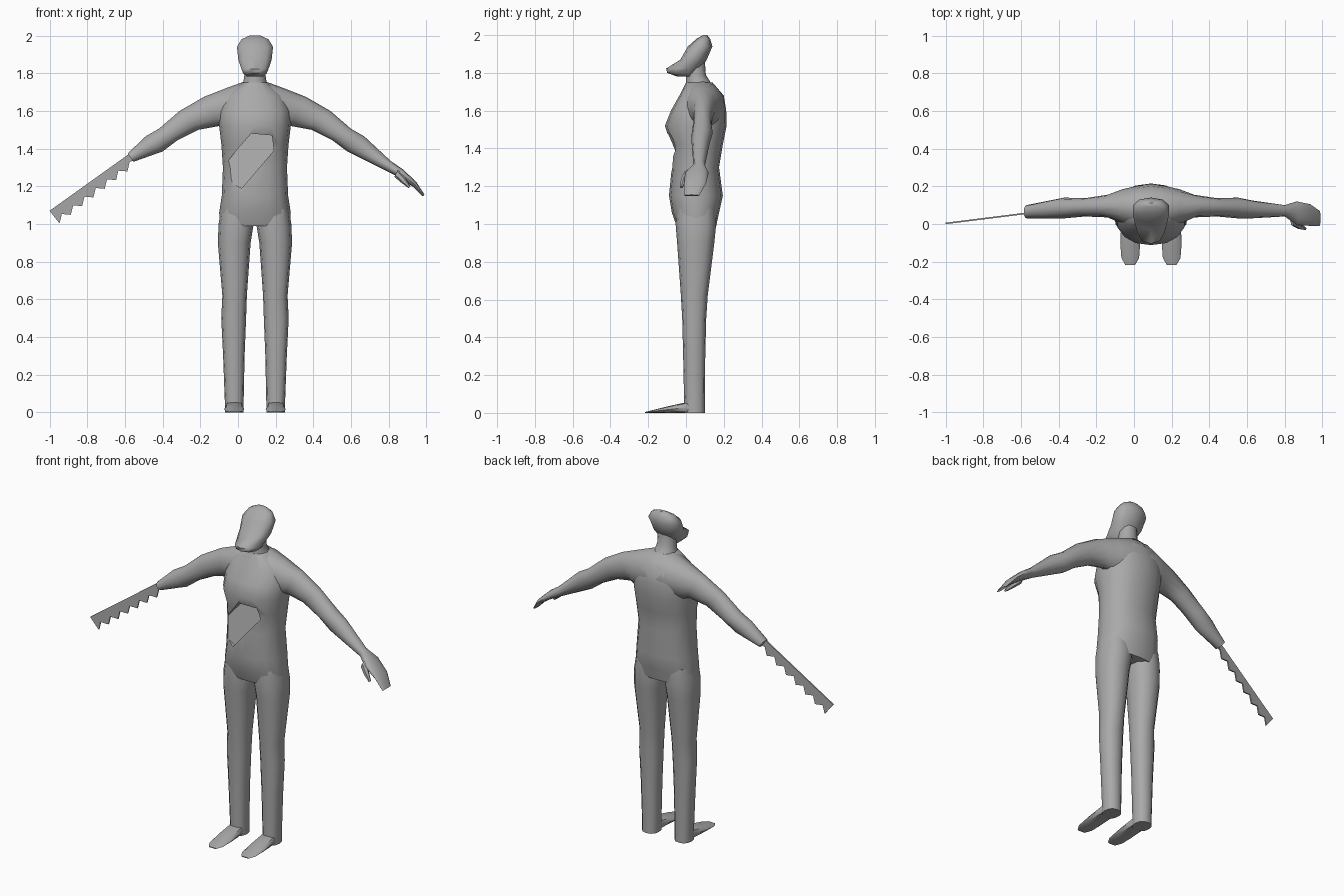
import bpy, bmesh, math
from mathutils import Vector as V

if "Cube" in bpy.data.objects:
    bpy.data.objects.remove(bpy.data.objects["Cube"])

CX = 0.09   # body mid line
grey = bpy.data.materials.new("plain grey")
grey.diffuse_color = (0.4, 0.4, 0.4, 1)
grey.use_nodes = True
grey.node_tree.nodes["Principled BSDF"].inputs["Base Color"].default_value = grey.diffuse_color


def make(name, verts, faces, angle=50):
    me = bpy.data.meshes.new(name)
    me.from_pydata(verts, [], faces)
    bm = bmesh.new()
    bm.from_mesh(me)
    bmesh.ops.recalc_face_normals(bm, faces=bm.faces)
    bm.to_mesh(me)
    bm.free()
    me.materials.append(grey)
    ob = bpy.data.objects.new(name, me)
    bpy.context.collection.objects.link(ob)
    smooth(ob, angle)
    return ob


def smooth(ob, angle=50):
    bpy.ops.object.select_all(action='DESELECT')
    ob.select_set(True)
    bpy.context.view_layer.objects.active = ob
    bpy.ops.object.shade_smooth_by_angle(angle=math.radians(angle))


def loft(name, sections, n=12, p=1.0, angle=50):
    """Skin rings; each section is two opposite points and a half-width vector."""
    verts, faces = [], []
    for a, b, w in sections:
        a, b, w = V(a), V(b), V(w)
        for i in range(n):
            t = 2 * math.pi * i / n
            c, s = (math.copysign(abs(f) ** p, f) for f in (math.cos(t), math.sin(t)))
            verts.append((a + b) / 2 + (a - b) / 2 * c + w * s)
    for k in range(len(sections) - 1):
        for i in range(n):
            j = (i + 1) % n
            faces.append((k*n + i, k*n + j, (k+1)*n + j, (k+1)*n + i))
    faces += [tuple(range(n)), tuple(range(len(verts) - n, len(verts)))]
    return make(name, verts, faces, angle)


def upright(name, rows, p=1.0, n=12, angle=50):
    """Rows of height, centre x, half width, front y, back y."""
    return loft(name, [((x, y0, z), (x, y1, z), (hw, 0, 0))
                       for z, x, hw, y0, y1 in rows], n, p, angle)


def prism(name, front, back):
    n = len(front)
    faces = [tuple(range(n)), tuple(range(n, 2 * n))]
    faces += [(i, (i + 1) % n, n + (i + 1) % n, n + i) for i in range(n)]
    return make(name, front + back, faces, 20)


# torso with an open wound cut into the belly
torso = upright("torso", [
    (0.99, CX, 0.185, -0.05, 0.16), (1.06, CX, 0.19, -0.075, 0.175),
    (1.15, CX, 0.176, -0.09, 0.195), (1.30, CX, 0.17, -0.075, 0.175),
    (1.42, CX, 0.178, -0.078, 0.195), (1.52, CX, 0.19, -0.112, 0.215),
    (1.60, CX, 0.19, -0.08, 0.213), (1.68, CX, 0.16, -0.035, 0.20),
    (1.75, CX, 0.065, 0.0, 0.14)], p=0.88, n=16)
outline = [(-0.065, 1.32), (0.0, 1.40), (0.07, 1.48), (0.18, 1.47),
           (0.19, 1.39), (0.02, 1.19), (-0.04, 1.22)]
cutter = prism("wound_cutter", [(x, -0.3, z) for x, z in outline],
               [(x, -0.055 + (z - 1.2) * 0.2, z) for x, z in outline])
cutter.hide_render = True
mod = torso.modifiers.new("wound", 'BOOLEAN')
mod.operation, mod.object, mod.solver = 'DIFFERENCE', cutter, 'EXACT'
bpy.context.view_layer.objects.active = torso
bpy.ops.object.modifier_apply(modifier=mod.name)
bpy.data.objects.remove(cutter)
smooth(torso)

# arms run through the shoulders: top x, top z, bottom x, bottom z, y range
half = [(-0.49, 1.465, -0.40, 1.385, 0.03, 0.125),
        (-0.42, 1.505, -0.32, 1.445, 0.03, 0.14),
        (-0.31, 1.60, -0.21, 1.50, 0.04, 0.137),
        (-0.18, 1.675, -0.10, 1.52, 0.035, 0.155),
        (-0.06, 1.722, -0.06, 1.50, 0.0, 0.185),
        (0.03, 1.755, 0.03, 1.50, -0.03, 0.205)]
other = [(2*CX - a, b, 2*CX - c, d, e, f) for a, b, c, d, e, f in reversed(half)]
rows = ([(-0.585, 1.375, -0.555, 1.33, 0.03, 0.10)] + half + other +
        [(0.81, 1.335, 0.79, 1.28, 0.04, 0.10),
         (0.875, 1.29, 0.85, 1.25, -0.005, 0.12),
         (0.945, 1.225, 0.925, 1.20, -0.01, 0.105),
         (0.99, 1.155, 0.98, 1.147, -0.01, 0.07)])
loft("arms_and_hand", [((a, (e+f)/2, b), (c, (e+f)/2, d), (0, (f-e)/2, 0))
                       for a, b, c, d, e, f in rows])

# thumb
loft("thumb", [((0.85, 0.015, 1.29), (0.83, 0.015, 1.25), (0, 0.025, 0)),
               ((0.885, -0.01, 1.25), (0.865, -0.01, 1.22), (0, 0.018, 0)),
               ((0.915, -0.025, 1.20), (0.905, -0.025, 1.19), (0, 0.008, 0))], 6)

# neck and sliced-off head
upright("neck", [(1.70, CX, 0.09, -0.01, 0.17), (1.75, CX, 0.062, 0.0, 0.13),
                 (1.79, CX, 0.056, 0.0, 0.105), (1.86, CX, 0.055, 0.01, 0.10)])
upright("head", [(1.782, CX, 0.045, -0.05, 0.04), (1.80, CX, 0.066, -0.10, 0.06),
                 (1.823, CX, 0.075, -0.105, 0.08), (1.87, CX, 0.092, -0.03, 0.11),
                 (1.94, CX, 0.10, 0.01, 0.14), (1.98, CX, 0.075, 0.055, 0.128),
                 (2.0, CX, 0.03, 0.09, 0.112)], p=0.85, n=10)

# legs and feet
for side, s in (("left", 1), ("right", -1)):
    def x(d):
        return CX + s * d
    upright(side + "_leg", [
        (0.0, x(0.11), 0.05, -0.01, 0.10), (0.06, x(0.11), 0.05, -0.01, 0.10),
        (0.30, x(0.112), 0.057, -0.015, 0.102), (0.50, x(0.113), 0.066, -0.02, 0.107),
        (0.62, x(0.108), 0.065, -0.027, 0.115), (0.90, x(0.11), 0.087, -0.047, 0.15),
        (1.00, x(0.10), 0.093, -0.055, 0.16), (1.08, x(0.10), 0.08, -0.05, 0.155)],
        p=0.85)
    loft(side + "_foot", [((x(0.11), y, h), (x(0.11), y, 0), (w, 0, 0))
                          for y, h, w in ((0.08, 0.05, 0.04), (0.0, 0.056, 0.048),
                                          (-0.10, 0.034, 0.053), (-0.18, 0.014, 0.047),
                                          (-0.217, 0.005, 0.026))], 8, 0.7)

# toothed saw blade in place of the other hand
edge = [(-0.56, 1.385), (-1.0, 1.07)]
for i in range(7):
    tx, tz = -0.947 + 0.06 * i, 1.003 + 0.046 * i
    edge += [(tx, tz), (tx + 0.012, tz + 0.05)]
edge.append((-0.55, 1.34))


def blade_y(px):
    return 0.003 + (px + 1.0) * 0.125


prism("saw_blade", [(a, blade_y(a) - 0.004, b) for a, b in edge],
      [(a, blade_y(a) + 0.004, b) for a, b in edge])
